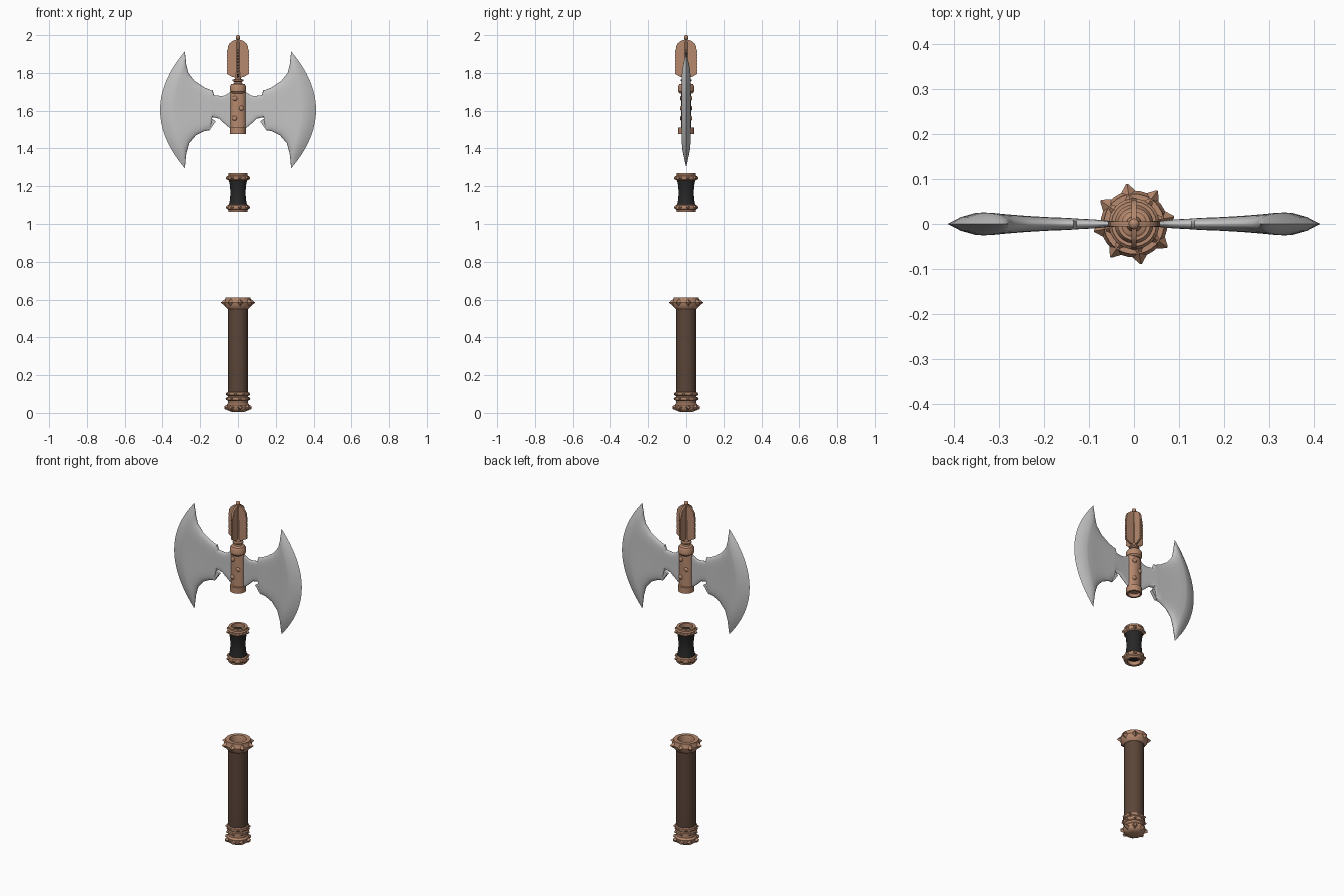
import bpy, bmesh, math
from mathutils import Matrix, Vector

if "Cube" in bpy.data.objects:
    bpy.data.objects.remove(bpy.data.objects["Cube"])


def material(name, rgb):
    m = bpy.data.materials.new(name)
    m.diffuse_color = (*rgb, 1)
    m.use_nodes = True
    m.node_tree.nodes["Principled BSDF"].inputs["Base Color"].default_value = m.diffuse_color
    return m


COPPER = material("copper", (0.47, 0.25, 0.155))
STEEL = material("steel", (0.55, 0.55, 0.55))
BROWN = material("brown_wood", (0.105, 0.06, 0.04))
DARK = material("dark_leather", (0.02, 0.02, 0.02))


def finish(bm, name, mat, angle=35):
    bmesh.ops.remove_doubles(bm, verts=bm.verts, dist=0.0002)
    bmesh.ops.recalc_face_normals(bm, faces=bm.faces)
    me = bpy.data.meshes.new(name)
    bm.to_mesh(me)
    bm.free()
    me.materials.append(mat)
    ob = bpy.data.objects.new(name, me)
    bpy.context.collection.objects.link(ob)
    bpy.ops.object.select_all(action='DESELECT')
    ob.select_set(True)
    bpy.context.view_layer.objects.active = ob
    bpy.ops.object.shade_smooth_by_angle(angle=math.radians(angle))
    return ob


def lathe(name, profile, mat, sides=32, sy=1.0, closed=False):
    """Turn (radius, z) points round the z axis; closed makes a tube."""
    bm = bmesh.new()
    rings = []
    for r, z in profile:
        rings.append([bm.verts.new((r * math.cos(a), r * sy * math.sin(a), z))
                      for a in (2 * math.pi * i / sides for i in range(sides))])
    pairs = list(zip(rings, rings[1:]))
    if closed:
        pairs.append((rings[-1], rings[0]))
    for a, b in pairs:
        for i in range(sides):
            j = (i + 1) % sides
            bm.faces.new((a[i], a[j], b[j], b[i]))
    if not closed:
        bm.faces.new(rings[0][::-1])
        bm.faces.new(rings[-1])
    return finish(bm, name, mat)


def stud_ring(name, r, z, size, tip, n=8, offset=10, tip_size=0.002, sides=4):
    """Pointed studs set round a ring, pointing outwards."""
    bm = bmesh.new()
    for i in range(n):
        a = math.radians(offset + 360 * i / n)
        d = Vector((math.cos(a), math.sin(a), 0))
        rot = d.to_track_quat('Z', 'Y').to_matrix().to_4x4()
        mid = d * (r + tip) / 2 + Vector((0, 0, z))
        bmesh.ops.create_cone(bm, cap_ends=True, segments=sides, radius1=size,
                              radius2=tip_size, depth=tip - r,
                              matrix=Matrix.Translation(mid) @ rot)
    return finish(bm, name, COPPER, 20)


# Lower handle and its pommel
lathe("handle", [(0.048, 0.05), (0.053, 0.1), (0.053, 0.3), (0.053, 0.56)], BROWN)
lathe("pommel", [(0.03, 0.004), (0.05, 0.012), (0.057, 0.022), (0.06, 0.042),
                 (0.052, 0.052), (0.052, 0.064), (0.058, 0.068), (0.058, 0.082),
                 (0.053, 0.086), (0.053, 0.09), (0.058, 0.094), (0.058, 0.107),
                 (0.052, 0.112)], COPPER)
stud_ring("pommel_studs", 0.045, 0.029, 0.019, 0.071, tip_size=0.009)
stud_ring("pommel_lower_beads", 0.052, 0.075, 0.011, 0.065, tip_size=0.005)
stud_ring("pommel_upper_beads", 0.052, 0.1, 0.011, 0.065, offset=32, tip_size=0.005)

# Spiked collar on top of the handle
lathe("handle_collar", [(0.042, 0.55), (0.055, 0.55), (0.07, 0.567), (0.074, 0.585),
                        (0.067, 0.6), (0.067, 0.61), (0.045, 0.61), (0.042, 0.6)],
      COPPER, closed=True)
stud_ring("collar_spikes", 0.06, 0.584, 0.026, 0.09)

# Waisted grip with a studded ring at each end
lathe("grip", [(0.05, 1.085), (0.047, 1.105), (0.042, 1.13), (0.04, 1.165),
               (0.042, 1.2), (0.047, 1.225), (0.05, 1.245)], DARK)
for name, z, s in (("grip_lower", 1.085, -1), ("grip_upper", 1.247, 1)):
    p = [(0.035, -0.02), (0.045, -0.02), (0.054, -0.012), (0.056, 0.006),
         (0.05, 0.012), (0.05, 0.022), (0.035, 0.022)]
    lathe(name + "_ring", [(r, z + s * h) for r, h in p], COPPER, closed=True)
    stud_ring(name + "_studs", 0.045, z - s * 0.003, 0.017, 0.064, tip_size=0.005)

# Axe socket: flattened core with round end bands
lathe("socket_core", [(0.041, 1.495), (0.041, 1.725)], COPPER, sy=0.66)
lathe("socket_lower_band", [(0.032, 1.477), (0.042, 1.477), (0.042, 1.512),
                            (0.032, 1.512)], COPPER, closed=True)
lathe("socket_upper_band", [(0.034, 1.692), (0.042, 1.702), (0.043, 1.728),
                            (0.036, 1.74), (0.01, 1.74), (0.01, 1.692)],
      COPPER, closed=True)

# Rivets on both faces of the socket
bm = bmesh.new()
for s in (-1, 1):
    for x, z in ((-0.016, 1.665), (0.018, 1.613), (-0.018, 1.56)):
        bmesh.ops.create_uvsphere(
            bm, u_segments=12, v_segments=8, radius=0.013,
            matrix=Matrix.Translation((-s * x, s * 0.025, z)) @ Matrix.Diagonal((1, 0.6, 1, 1)))
finish(bm, "socket_rivets", COPPER)

# Neck, stem and ball of the finial
lathe("finial_neck", [(0.034, 1.738), (0.022, 1.745), (0.019, 1.752), (0.028, 1.757),
                      (0.028, 1.764), (0.017, 1.768), (0.017, 1.776), (0.011, 1.785),
                      (0.01, 1.96), (0.005, 1.978)], COPPER, 20)
bm = bmesh.new()
bmesh.ops.create_uvsphere(bm, u_segments=16, v_segments=10, radius=0.012,
                          matrix=Matrix.Translation((0, 0, 1.988)))
finish(bm, "finial_ball", COPPER)

# Four notched flanges round the stem
edge = [(0.004, 1.775), (0.03, 1.778), (0.05, 1.79)]
for i in range(8):
    edge += [(0.058, 1.795 + 0.016 * i), (0.058, 1.806 + 0.016 * i),
             (0.055, 1.808 + 0.016 * i)]
edge += [(0.053, 1.94), (0.044, 1.957), (0.028, 1.97), (0.004, 1.977)]
bm = bmesh.new()
for k in range(4):
    rot = Matrix.Rotation(k * math.pi / 2, 3, 'Z')
    f = bm.faces.new([bm.verts.new(rot @ Vector((x, -0.0055, z))) for x, z in edge])
    ext = bmesh.ops.extrude_face_region(bm, geom=[f])
    bmesh.ops.translate(bm, vec=rot @ Vector((0, 0.011, 0)),
                        verts=[v for v in ext["geom"] if isinstance(v, bmesh.types.BMVert)])
finish(bm, "finial_flanges", COPPER)

# Twin blades: columns of (lower x, z, upper x, z, bulge in x, half thickness)
columns = [
    (0.0, 1.500, 0.0, 1.700, 0, 0.006),
    (0.042, 1.507, 0.042, 1.698, 0, 0.006),
    (0.075, 1.535, 0.066, 1.682, 0, 0.008),
    (0.100, 1.558, 0.085, 1.677, 0, 0.010),
    (0.136, 1.566, 0.127, 1.682, 0, 0.012),
    (0.139, 1.530, 0.134, 1.709, 0.006, 0.013),
    (0.148, 1.497, 0.142, 1.708, 0.008, 0.0135),
    (0.180, 1.491, 0.180, 1.724, 0.012, 0.015),
    (0.222, 1.470, 0.228, 1.756, 0.022, 0.018),
    (0.258, 1.428, 0.263, 1.800, 0.040, 0.022),
    (0.273, 1.375, 0.274, 1.845, 0.064, 0.025),
    (0.276, 1.350, 0.276, 1.865, 0.074, 0.0245),
    (0.279, 1.318, 0.279, 1.893, 0.105, 0.015),
    (0.281, 1.295, 0.281, 1.914, 0.132, 0.0),
]
N = 28
bm = bmesh.new()
for mx in (1, -1):
    for s in (1, -1):
        grid = []
        for lx, lz, ux, uz, bulge, th in columns:
            col = []
            for i in range(N + 1):
                t = -math.cos(math.pi * i / N)
                v = (t + 1) / 2
                x = lx + (ux - lx) * v + bulge * (1 - t * t)
                y = th * math.sqrt(max(0, 1 - t ** 6))
                col.append(bm.verts.new((mx * x, s * y, lz + (uz - lz) * v)))
            grid.append(col)
        for a, b in zip(grid, grid[1:]):
            for i in range(N):
                bm.faces.new((a[i], b[i], b[i + 1], a[i + 1]))
finish(bm, "twin_blades", STEEL, 40)

# Small barbs under the blade notches
bm = bmesh.new()
for mx in (1, -1):
    f = bm.faces.new([bm.verts.new((mx * x, -0.009, z)) for x, z in
                      ((0.117, 1.543), (0.15, 1.497), (0.17, 1.51), (0.15, 1.56), (0.136, 1.557))])
    ext = bmesh.ops.extrude_face_region(bm, geom=[f])
    bmesh.ops.translate(bm, vec=(0, 0.018, 0),
                        verts=[v for v in ext["geom"] if isinstance(v, bmesh.types.BMVert)])
finish(bm, "blade_barbs", STEEL)
